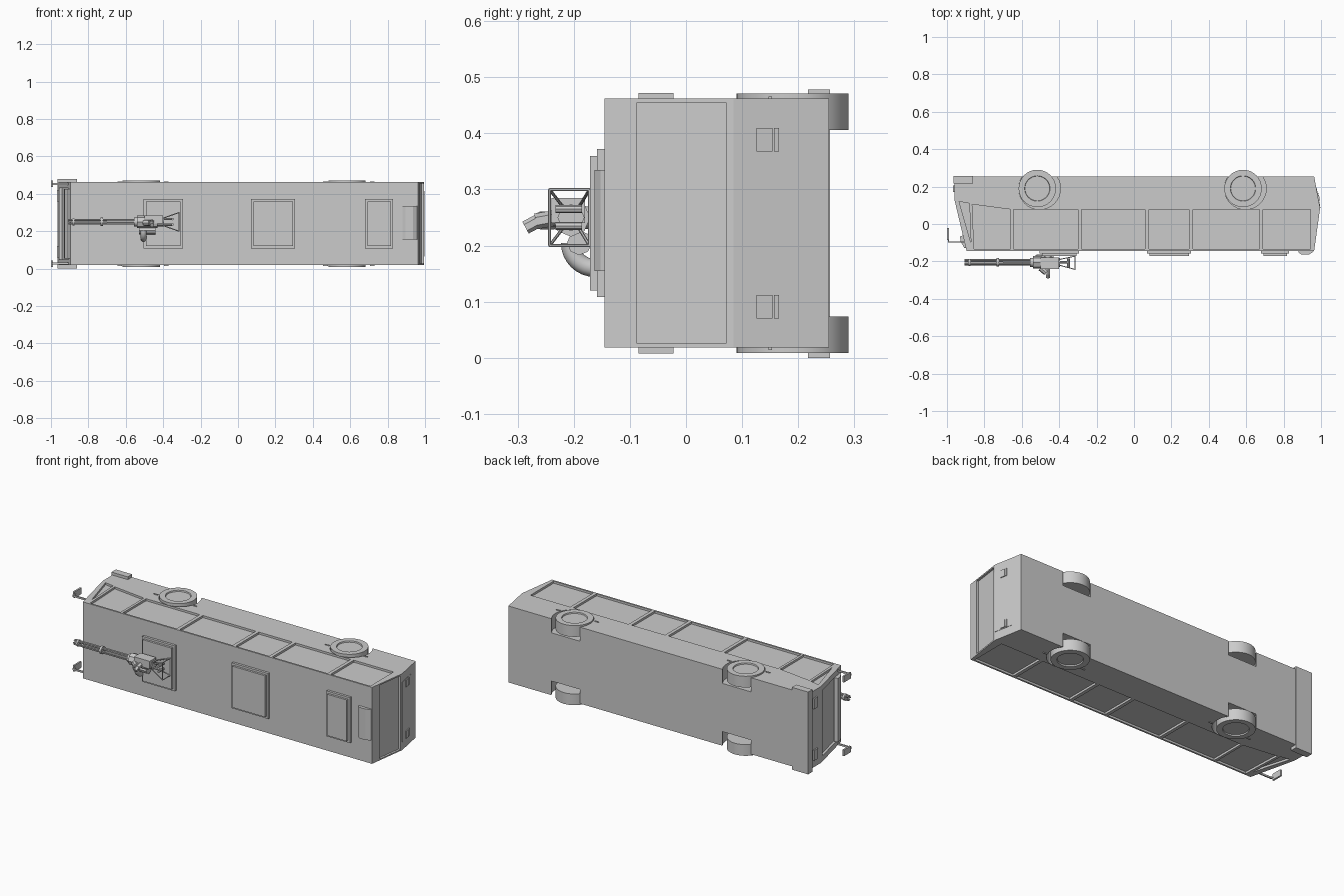
import bpy, bmesh, math
from mathutils import Vector, Matrix

if "Cube" in bpy.data.objects:
    bpy.data.objects.remove(bpy.data.objects["Cube"])

ZC = 0.24            # mid-plane of the vehicle (it lies on its side)
WHEELS = (-0.517, 0.583)


def finish(name, bm, smooth=False):
    bmesh.ops.recalc_face_normals(bm, faces=bm.faces[:])
    me = bpy.data.meshes.new(name)
    bm.to_mesh(me)
    bm.free()
    ob = bpy.data.objects.new(name, me)
    bpy.context.collection.objects.link(ob)
    if smooth:
        bpy.ops.object.select_all(action='DESELECT')
        ob.select_set(True)
        bpy.context.view_layer.objects.active = ob
        bpy.ops.object.shade_smooth_by_angle(angle=math.radians(35))
    return ob


def add_prism(bm, pts, z0, z1):
    lo = [bm.verts.new((x, y, z0)) for x, y in pts]
    hi = [bm.verts.new((x, y, z1)) for x, y in pts]
    bm.faces.new(lo)
    bm.faces.new(hi)
    n = len(pts)
    for i in range(n):
        j = (i + 1) % n
        bm.faces.new((lo[i], lo[j], hi[j], hi[i]))


def rect(x0, x1, y0, y1):
    return [(x0, y0), (x1, y0), (x1, y1), (x0, y1)]


def add_pair(bm, pts, z0, z1):
    add_prism(bm, pts, z0, z1)
    add_prism(bm, pts, 2 * ZC - z1, 2 * ZC - z0)


def add_cyl(bm, a, b, r, seg=12):
    a, b = Vector(a), Vector(b)
    d = b - a
    m = Matrix.Translation((a + b) / 2) @ d.to_track_quat('Z', 'Y').to_matrix().to_4x4()
    bmesh.ops.create_cone(bm, cap_ends=True, segments=seg, radius1=r,
                          radius2=r, depth=d.length, matrix=m)


def prism(name, pts, z0, z1):
    bm = bmesh.new()
    add_prism(bm, pts, z0, z1)
    return finish(name, bm)


def pair(name, pts, z0, z1):
    bm = bmesh.new()
    add_pair(bm, pts, z0, z1)
    return finish(name, bm)


# body shell; glazing and wheel wells are cut one group at a time
body = prism("body", [(-0.96, 0.255), (-0.96, 0.13), (-0.895, -0.145), (0.963, -0.145),
                      (0.995, 0.085), (0.963, 0.255)], 0.018, 0.462)
side = bmesh.new()
for x0, x1 in ((-0.645, -0.30), (-0.28, 0.06), (0.08, 0.295), (0.315, 0.67), (0.69, 0.945)):
    add_pair(side, rect(x0, x1, -0.135, 0.078), -0.01, 0.03)
add_pair(side, [(-0.865, 0.105), (-0.66, 0.078), (-0.66, -0.135), (-0.855, -0.135)], -0.01, 0.03)
add_pair(side, [(-0.935, 0.12), (-0.88, 0.11), (-0.872, -0.10)], -0.01, 0.03)
ends = bmesh.new()
add_prism(ends, [(-1.0, 0.115), (-0.942, 0.115), (-0.893, -0.095), (-1.0, -0.095)], 0.05, 0.43)
add_prism(ends, [(1.05, 0.072), (0.981, 0.072), (0.959, -0.088), (1.05, -0.088)], 0.026, 0.454)
wells = bmesh.new()
for x in WHEELS:
    for z in (0.04, 0.44):
        add_cyl(wells, (x + 0.012, 0.19, z - 0.06), (x + 0.012, 0.19, z + 0.06), 0.112, 32)
cutters = [finish("cutter", b) for b in (side, ends, wells)]
for c in cutters:
    c.hide_render = True
    mod = body.modifiers.new("cut", 'BOOLEAN')
    mod.object = c
    mod.solver = 'EXACT'
bpy.context.view_layer.update()
dg = bpy.context.evaluated_depsgraph_get()
cut_mesh = bpy.data.meshes.new_from_object(body.evaluated_get(dg))
body.modifiers.clear()
body.data = cut_mesh
for c in cutters:
    bpy.data.objects.remove(c)

# wheels: lathed tyre with sunken hub, same on both sides
PROFILE = [(0, 0.074), (0.1, 0.074), (0.1, 0.009), (0.068, 0.009), (0.066, 0.016), (0, 0.016)]
for k, x in enumerate(WHEELS):
    for s in (0, 1):
        bm = bmesh.new()
        vs = [bm.verts.new((r, 0, z if s == 0 else 2 * ZC - z)) for r, z in PROFILE]
        es = [bm.edges.new(e) for e in zip(vs, vs[1:])]
        bmesh.ops.spin(bm, geom=vs + es, cent=(0, 0, 0), axis=(0, 0, 1),
                       angle=2 * math.pi, steps=32)
        bmesh.ops.remove_doubles(bm, verts=bm.verts[:], dist=1e-5)
        bmesh.ops.translate(bm, verts=bm.verts[:], vec=(x, 0.19, 0))
        finish(f"wheel_{k}_{s}", bm, True)
    pair(f"side_marker_front_{k}", rect(x - 0.128, x - 0.102, 0.147, 0.153), 0.014, 0.02)
    pair(f"side_marker_rear_{k}", rect(x + 0.122, x + 0.146, 0.147, 0.153), 0.014, 0.02)

# roof hatches in two steps
for k, (x0, x1) in enumerate(((-0.505, -0.295), (0.07, 0.305), (0.68, 0.83))):
    prism(f"hatch_base_{k}", rect(x0, x1, -0.159, -0.14), 0.108, 0.372)
    prism(f"hatch_lid_{k}", rect(x0 + 0.012, x1 - 0.012, -0.171, -0.155), 0.12, 0.36)

# rear roof vent
prism("roof_vent", [(0.88, -0.14), (0.88, -0.153), (0.895, -0.163), (0.935, -0.163),
                    (0.955, -0.152), (0.962, -0.14)], 0.155, 0.335)

# front bumper, visor and headlights
prism("front_bumper", rect(-0.965, -0.86, 0.217, 0.257), 0.0, 0.478)
prism("visor", [(-0.91, -0.06), (-0.93, -0.066), (-0.928, -0.09), (-0.908, -0.128), (-0.89, -0.128)],
      0.055, 0.425)
pair("headlights", rect(-0.968, -0.95, 0.17, 0.205), 0.06, 0.12)

# mirrors on arms
pair("mirror_plates", rect(-1.0, -0.99, -0.085, -0.022), 0.008, 0.044)
pair("mirror_arms", [(-0.995, -0.075), (-0.995, -0.1), (-0.90, -0.1), (-0.90, -0.093),
                     (-0.988, -0.093), (-0.988, -0.075)], 0.022, 0.032)


# rear panel, lights and light strips follow the sloped tail
def tail(y0, y1, out):
    def f(y):
        return 0.995 - 0.188 * (y - 0.085)
    return [(f(y0) + out, y0), (f(y1) + out, y1), (f(y1) - 0.01, y1), (f(y0) - 0.01, y0)]


prism("rear_panel", tail(0.085, 0.193, 0.002), 0.066, 0.414)
pair("rear_lights", tail(0.126, 0.154, 0.007), 0.07, 0.112)
pair("rear_light_strips", tail(0.157, 0.166, 0.006), 0.07, 0.112)

# rotary gun: barrels, clamps, receiver
GY, GZ = -0.205, 0.25
bm = bmesh.new()
for i in range(6):
    a = i * math.pi / 3
    y, z = GY + 0.012 * math.cos(a), GZ + 0.012 * math.sin(a)
    add_cyl(bm, (-0.905, y, z), (-0.53, y, z), 0.0048, 8)
finish("gun_barrels", bm, True)
bm = bmesh.new()
for x0, x1, r in ((-0.885, -0.875, 0.019), (-0.735, -0.722, 0.022), (-0.70, -0.55, 0.012),
                  (-0.555, -0.53, 0.024)):
    add_cyl(bm, (x0, GY, GZ), (x1, GY, GZ), r, 16)
finish("gun_clamps", bm, True)
bm = bmesh.new()
add_cyl(bm, (-0.54, GY, GZ), (-0.43, GY, GZ), 0.034, 8)
add_cyl(bm, (-0.43, GY, GZ), (-0.395, GY, GZ), 0.024, 8)
add_prism(bm, rect(-0.50, -0.40, -0.24, -0.18), 0.24, 0.285)
finish("gun_receiver", bm)

# drive motor, feeder and sight
bm = bmesh.new()
add_cyl(bm, (-0.53, -0.19, 0.205), (-0.44, -0.19, 0.205), 0.022, 8)
add_cyl(bm, (-0.50, -0.235, 0.245), (-0.47, -0.26, 0.245), 0.016, 8)
add_cyl(bm, (-0.46, -0.262, 0.245), (-0.46, -0.286, 0.232), 0.012, 6)
add_cyl(bm, (-0.46, -0.23, 0.25), (-0.46, -0.268, 0.243), 0.014, 6)
finish("gun_motor", bm)

# curved feed chute: a disc swept through a quarter turn
bm = bmesh.new()
ring = bmesh.ops.create_circle(bm, cap_ends=True, segments=12, radius=0.016,
                               matrix=Matrix.Translation((-0.505, -0.207, 0.205)))
bmesh.ops.spin(bm, geom=bm.verts[:] + bm.edges[:] + bm.faces[:], cent=(-0.505, -0.162, 0.205),
               axis=(1, 0, 0), angle=math.pi / 2, steps=8)
finish("feed_chute", bm, True)

# pedestal and rear grip frame
bm = bmesh.new()
add_cyl(bm, (-0.46, -0.165, GZ), (-0.46, -0.195, GZ), 0.02, 12)
finish("gun_pedestal", bm, True)
bm = bmesh.new()
corners = [(-0.315, -0.243, 0.2), (-0.315, -0.243, 0.3), (-0.315, -0.172, 0.3), (-0.315, -0.172, 0.2)]
for i in range(4):
    add_cyl(bm, corners[i], corners[(i + 1) % 4], 0.0028, 6)
    add_cyl(bm, (-0.40, GY + (0.015 if i > 1 else -0.015), GZ + (0.02 if i in (1, 2) else -0.02)),
            corners[i], 0.0028, 6)
for z in (0.235, 0.265):
    add_cyl(bm, (-0.40, GY, z), (-0.35, GY, z), 0.006, 8)
    add_cyl(bm, (-0.35, GY - 0.028, z), (-0.35, GY + 0.02, z), 0.007, 8)
finish("gun_grips", bm)
